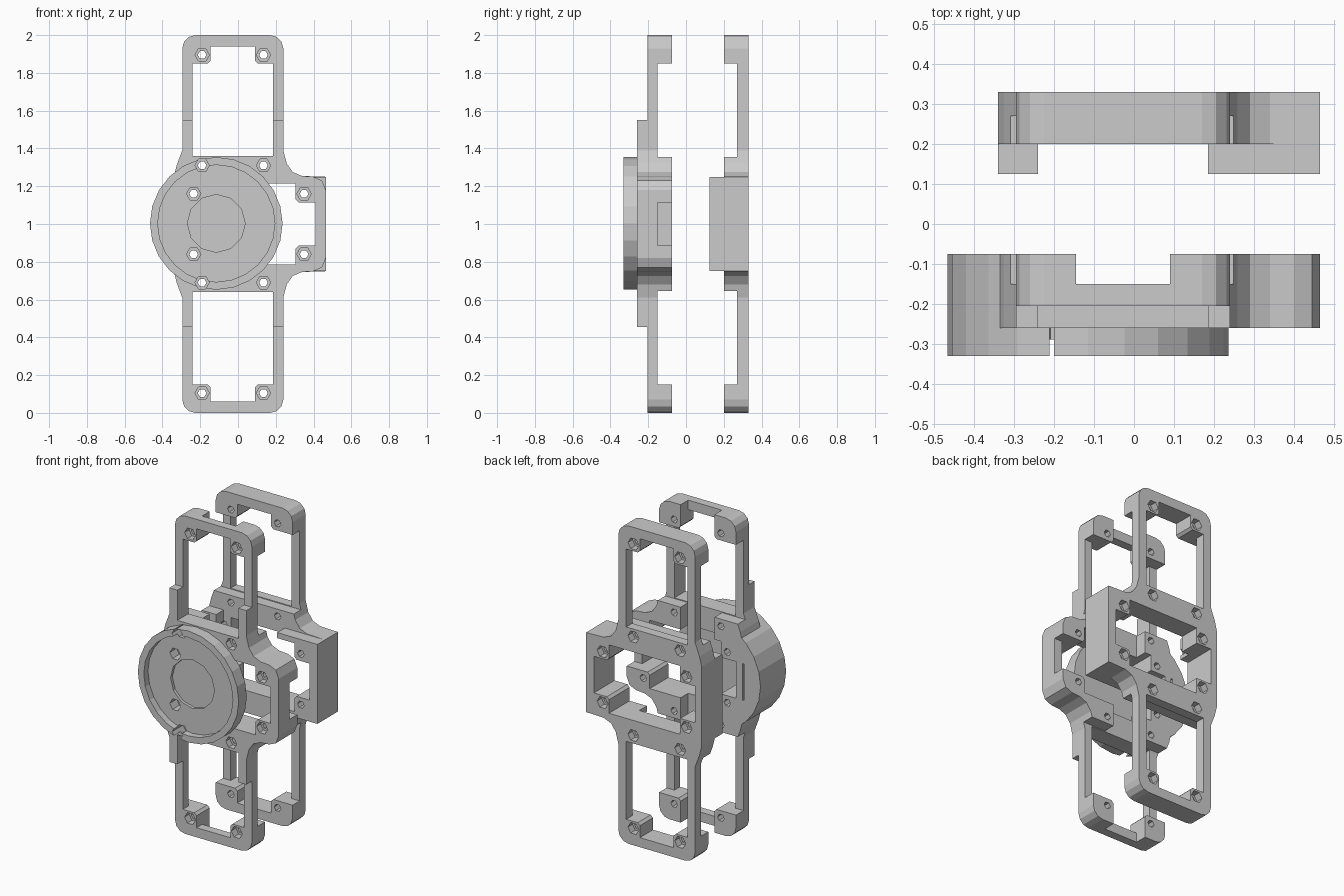
import bpy, bmesh
from math import cos, sin, pi

if "Cube" in bpy.data.objects:
    bpy.data.objects.remove(bpy.data.objects["Cube"])


def prism(name, pts, y0, y1):
    """Extrude an (x, z) outline along y."""
    bm = bmesh.new()
    face = bm.faces.new([bm.verts.new((x, y0, z)) for x, z in pts])
    ext = bmesh.ops.extrude_face_region(bm, geom=[face])
    for v in [g for g in ext['geom'] if isinstance(g, bmesh.types.BMVert)]:
        v.co.y = y1
    bmesh.ops.recalc_face_normals(bm, faces=bm.faces)
    me = bpy.data.meshes.new(name)
    bm.to_mesh(me)
    bm.free()
    ob = bpy.data.objects.new(name, me)
    bpy.context.collection.objects.link(ob)
    return ob


def rect(x0, x1, z0, z1):
    return [(x0, z0), (x1, z0), (x1, z1), (x0, z1)]


def circle(cx, cz, r, n):
    return [(cx + r * cos(2 * pi * i / n), cz + r * sin(2 * pi * i / n)) for i in range(n)]


def rounded(x0, x1, z0, z1, r, n=3):
    pts = []
    corners = [(x1 - r, z1 - r), (x0 + r, z1 - r), (x0 + r, z0 + r), (x1 - r, z0 + r)]
    for k, (cx, cz) in enumerate(corners):
        for i in range(n + 1):
            a = pi / 2 * (k + i / n)
            pts.append((cx + r * cos(a), cz + r * sin(a)))
    return pts


def flip(pts):
    """Mirror an outline about the z = 1 plane."""
    return [(x, 2 - z) for x, z in pts]


def boolean(ob, other, op):
    m = ob.modifiers.new('bool', 'BOOLEAN')
    m.operation, m.solver, m.object = op, 'EXACT', other
    bpy.context.view_layer.objects.active = ob
    bpy.ops.object.modifier_apply(modifier=m.name)
    bpy.data.objects.remove(other)


def add(ob, pts, y0, y1):
    boolean(ob, prism('piece', pts, y0, y1), 'UNION')


def cut(ob, pts, y0, y1):
    boolean(ob, prism('cutter', pts, y0, y1), 'DIFFERENCE')


def cut_pair(ob, pts, y0, y1):
    cut(ob, pts, y0, y1)
    cut(ob, flip(pts), y0, y1)


# Shared openings: notched windows leave a pad around each screw
UPPER = [(-.24, 1.36), (.185, 1.36), (.185, 1.85), (.105, 1.85), (.09, 1.865), (.09, 1.94),
         (-.145, 1.94), (-.145, 1.865), (-.16, 1.85), (-.24, 1.85)]
CENTRE = [(-.19, .785), (.305, .785), (.305, .87), (.32, .885), (.41, .885), (.41, 1.115),
          (.32, 1.115), (.305, 1.13), (.305, 1.215), (-.19, 1.215), (-.19, 1.115),
          (-.295, 1.115), (-.295, .885), (-.19, .885)]
SCREWS = [(x, z) for x in (-.19, .135) for z in (1.895, 1.31, .69, .105)]
SCREWS += [(x, z) for x in (-.235, .35) for z in (1.16, .84)]

# Flared outline of the middle section
FLARE_R = [(.2, 1.39), (.24, 1.39), (.258, 1.32), (.29, 1.275), (.34, 1.254)]
FLARE_L = [(-.34, 1.25), (-.325, 1.31), (-.295, 1.39), (-.2, 1.39)]


def middle(corner):
    half = FLARE_R + corner
    top = FLARE_L + half
    return top + flip(top)[::-1]


# Front frame
front = prism('front_frame', rounded(-.295, .24, 0, 2, .07), -.205, -.075)
add(front, rect(-.295, .24, .455, 1.55), -.26, -.075)
add(front, middle([(.40, 1.25), (.445, 1.23), (.465, 1.18)]), -.26, -.075)
cut_pair(front, UPPER, -.5, .1)
cut(front, CENTRE, -.5, .1)
cut_pair(front, rect(-.5, .5, 1.355, 1.85), -.15, .1)
cut(front, rect(-.145, .09, -.1, 2.1), -.15, .1)
cut(front, rect(.3, .6, .885, 1.115), -.15, .1)

# Round cover with recessed face
cover = prism('round_cover', circle(-.115, 1.003, .351, 24), -.33, -.075)
cut(cover, CENTRE, -.25, .1)
cut(cover, rect(-.145, .09, .5, 1.5), -.15, .1)
cut(cover, rect(-.35, -.2, .885, 1.115), -.15, .1)
cut(cover, circle(-.115, 1.003, .31, 24), -.5, -.288)
cut(cover, circle(-.115, 1.003, .153, 12), -.5, -.27)
boolean(front, cover, 'UNION')

# Rear frame with deep side boxes
back = prism('rear_frame', rounded(-.295, .24, 0, 2, .07), .2, .33)
add(back, middle([(.465, 1.25)]), .2, .33)
add(back, rect(-.34, -.24, .75, 1.25), .125, .33)
add(back, rect(.185, .465, .75, 1.25), .125, .33)
cut_pair(back, UPPER, 0, .5)
cut(back, CENTRE, 0, .5)
cut_pair(back, rect(-.5, .5, 1.355, 1.85), .1, .27)

# Screw holes with hexagonal counterbores
for x, z in SCREWS:
    at_end = abs(z - 1) > .5
    cut(front, circle(x, z, .023, 6), -.5, .1)
    cut(front, circle(x, z, .038, 6), -.5, -.16 if at_end else -.22)
    cut(back, circle(x, z, .023, 6), 0, .5)
    cut(back, circle(x, z, .038, 6), .285, .5)
